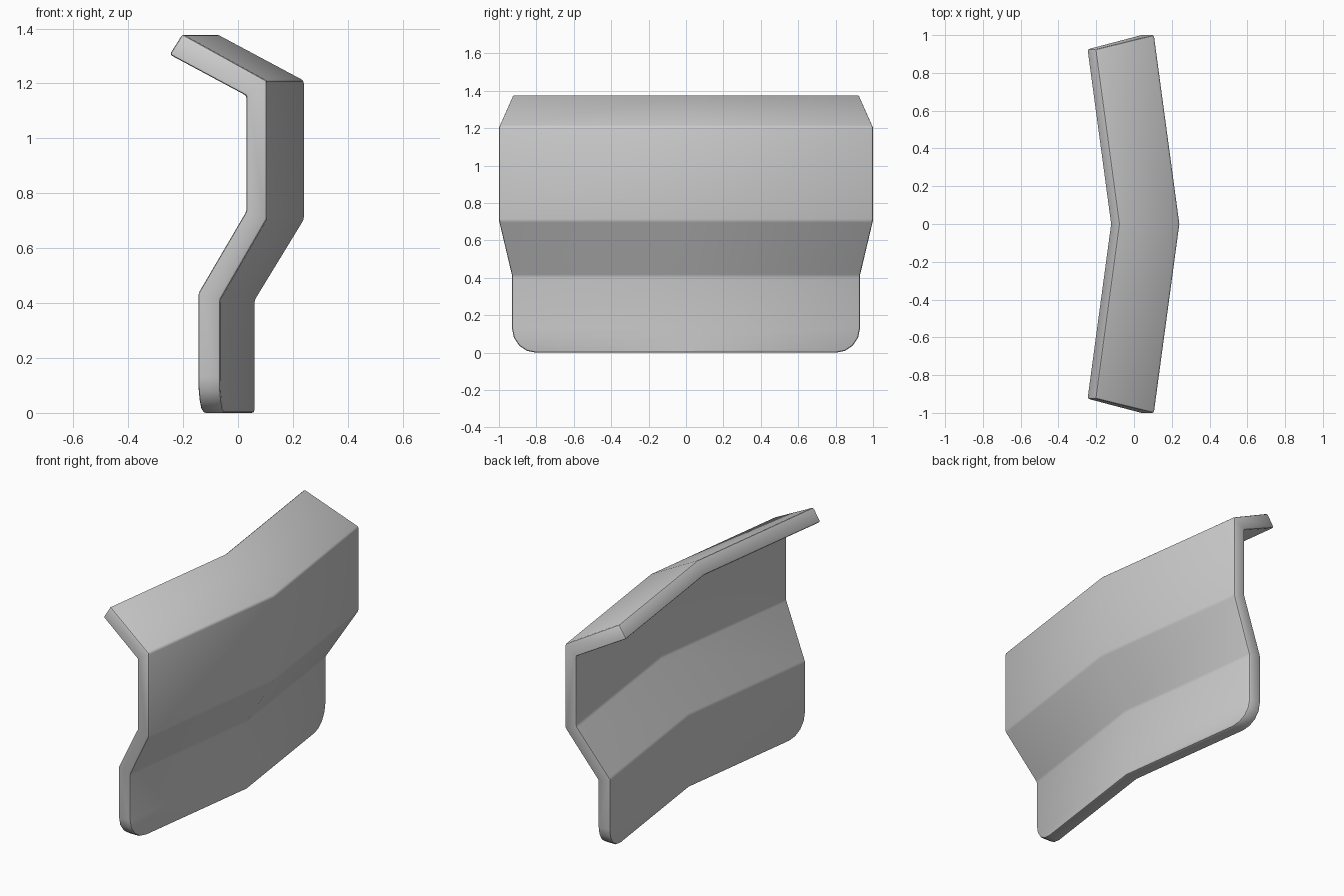
import bpy, bmesh, math

if "Cube" in bpy.data.objects:
    bpy.data.objects.remove(bpy.data.objects["Cube"])

BEND = 0.135   # backward sweep of the panel per unit of |y|

# Stations along the sheet: (outer x, outer z, inner x, inner z, half width)
stations = []
R = 0.13
for i in range(5):   # rounded bottom corners
    a = math.radians(22.5 * i)
    z = R * (1 - math.cos(a))
    stations.append((0.06, z, -0.02, z, 0.80 + R * math.sin(a)))
stations += [
    (0.06, 0.41, -0.02, 0.435, 0.93),
    (0.24, 0.705, 0.165, 0.735, 1.0),
    (0.24, 1.21, 0.165, 1.155, 1.0),
    (-0.078, 1.38, -0.125, 1.305, 0.925),
]

# Folded panel: outer and inner sheets with three columns each
bm = bmesh.new()
outer, inner = [], []
for ox, oz, ix, iz, w in stations:
    ys = (-w, 0, w)
    outer.append([bm.verts.new((ox - BEND * abs(y), y, oz)) for y in ys])
    inner.append([bm.verts.new((ix - BEND * abs(y), y, iz)) for y in ys])

for k in range(len(stations) - 1):
    for c in range(2):
        for s in (outer, inner):
            bm.faces.new((s[k][c], s[k][c + 1], s[k + 1][c + 1], s[k + 1][c]))
    for c in (0, 2):   # side rims
        bm.faces.new((outer[k][c], outer[k + 1][c], inner[k + 1][c], inner[k][c]))
for k in (0, -1):      # bottom and top rims
    for c in range(2):
        bm.faces.new((outer[k][c], outer[k][c + 1], inner[k][c + 1], inner[k][c]))
bmesh.ops.recalc_face_normals(bm, faces=bm.faces[:])

# Softened rim and fold edges
edges = [e for e in bm.edges if e.calc_face_angle(0) > math.radians(25)]
bmesh.ops.bevel(bm, geom=edges, offset=0.014, offset_type='OFFSET',
                segments=2, profile=0.5, affect='EDGES', clamp_overlap=True)
bmesh.ops.recalc_face_normals(bm, faces=bm.faces[:])

mesh = bpy.data.meshes.new("folded_panel")
bm.to_mesh(mesh)
bm.free()
panel = bpy.data.objects.new("folded_panel", mesh)
bpy.context.collection.objects.link(panel)
bpy.context.view_layer.objects.active = panel
panel.select_set(True)
bpy.ops.object.shade_smooth_by_angle(angle=math.radians(30))
